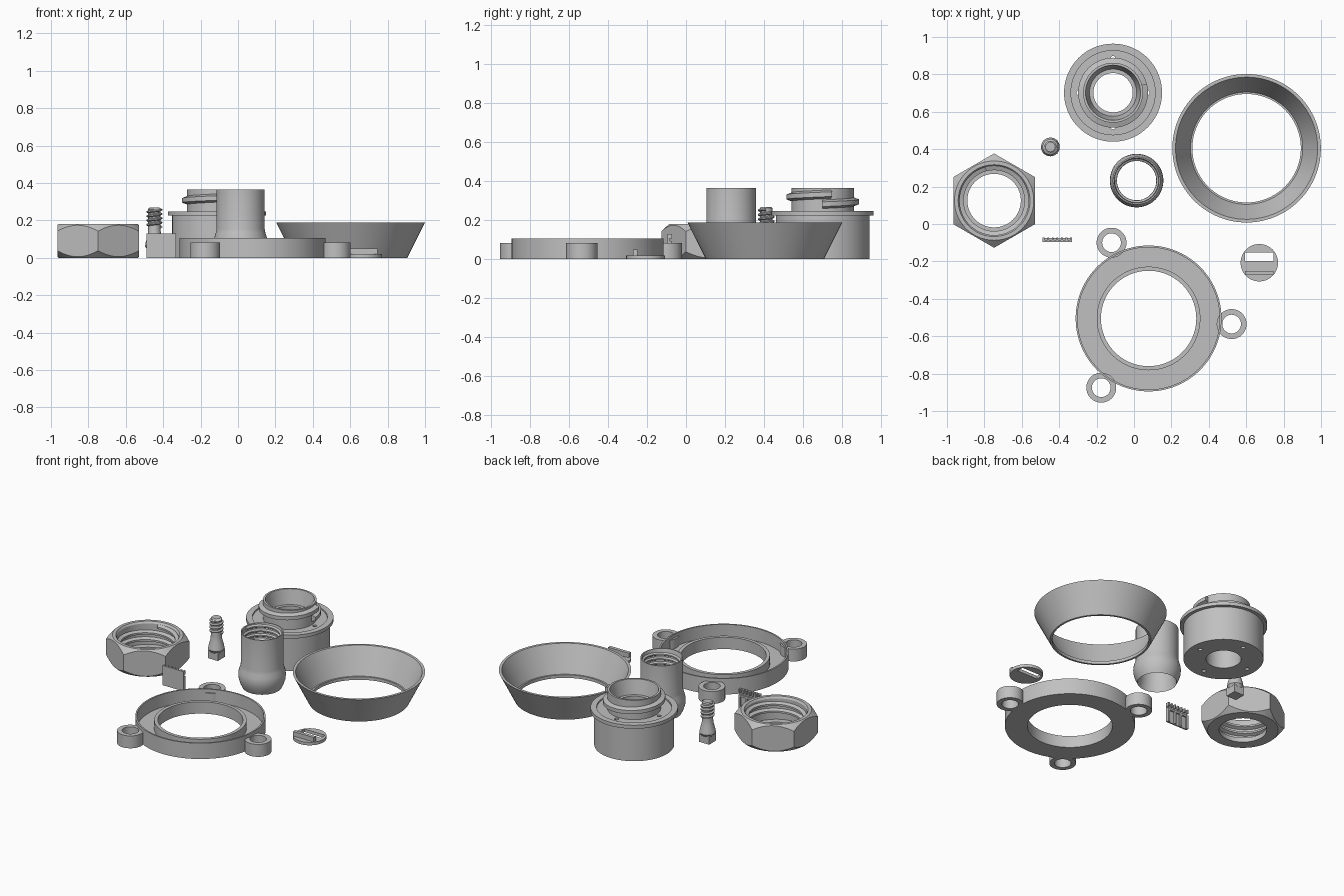
import bpy, bmesh, math
from mathutils import Matrix

cube = bpy.data.objects.get("Cube")
if cube:
    bpy.data.objects.remove(cube, do_unlink=True)

grey = bpy.data.materials.new("plain_grey")
grey.use_nodes = True
GREY = (0.53, 0.53, 0.53, 1)
grey.diffuse_color = GREY
grey.node_tree.nodes["Principled BSDF"].inputs["Base Color"].default_value = GREY


def finish(name, bm, loc=(0, 0)):
    bmesh.ops.recalc_face_normals(bm, faces=bm.faces)
    mesh = bpy.data.meshes.new(name)
    bm.to_mesh(mesh)
    bm.free()
    mesh.materials.append(grey)
    ob = bpy.data.objects.new(name, mesh)
    ob.location = (*loc, 0)
    bpy.context.collection.objects.link(ob)
    return ob


def lathe(name, profile, loc, steps=80):
    """Revolve a closed (radius, height) outline round the z axis."""
    bm = bmesh.new()
    rings = []
    for i in range(steps):
        a = math.tau * i / steps
        rings.append([bm.verts.new((r * math.cos(a), r * math.sin(a), z)) for r, z in profile])
    n = len(profile)
    for i in range(steps):
        p, q = rings[i], rings[(i + 1) % steps]
        for j in range(n):
            k = (j + 1) % n
            bm.faces.new((p[j], q[j], q[k], p[k]))
    return finish(name, bm, loc)


def tube(name, outer, inner, z0, z1, loc, steps=48):
    return lathe(name, [(inner, z0), (outer, z0), (outer, z1), (inner, z1)], loc, steps)


def prism(name, r, z0, z1, loc, sides, turn=0):
    bm = bmesh.new()
    bmesh.ops.create_cone(bm, cap_ends=True, segments=sides, radius1=r, radius2=r, depth=z1 - z0,
                          matrix=Matrix.Translation((0, 0, (z0 + z1) / 2)) @ Matrix.Rotation(turn, 4, "Z"))
    return finish(name, bm, loc)


def box(name, x0, x1, y0, y1, z0, z1):
    bm = bmesh.new()
    bmesh.ops.create_cube(bm, size=1)
    for v in bm.verts:
        v.co = ((x0, x1)[v.co.x > 0], (y0, y1)[v.co.y > 0], (z0, z1)[v.co.z > 0])
    return finish(name, bm)


def thread(name, root, crest, z0, pitch, turns, root_h, crest_h, loc):
    """Sweep a trapezoid ridge along a helix."""
    bm = bmesh.new()
    outline = [(root, -root_h), (crest, -crest_h), (crest, crest_h), (root, root_h)]
    last = None
    count = int(turns * 48)
    for i in range(count + 1):
        a = math.tau * i / 48
        z = z0 + pitch * i / 48
        ring = [bm.verts.new((r * math.cos(a), r * math.sin(a), z + h)) for r, h in outline]
        if last:
            for j in range(4):
                k = (j + 1) % 4
                bm.faces.new((last[j], ring[j], ring[k], last[k]))
        if i in (0, count):
            bm.faces.new(ring)
        last = ring
    return finish(name, bm, loc)


def boolean(ob, tool, operation):
    mod = ob.modifiers.new("cut", "BOOLEAN")
    mod.operation, mod.object, mod.solver = operation, tool, "EXACT"
    bpy.context.view_layer.objects.active = ob
    bpy.context.view_layer.update()
    bpy.ops.object.modifier_apply(modifier=mod.name)
    bpy.data.objects.remove(tool, do_unlink=True)


# Channelled mounting ring with three ears
ring_at = (0.078, -0.505)
mount = lathe("mounting_ring", [(0.255, 0), (0.39, 0), (0.39, 0.105), (0.38, 0.105), (0.38, 0.02),
                                (0.277, 0.02), (0.277, 0.078), (0.255, 0.078)], ring_at, 96)
for i, at in enumerate([(-0.12, -0.1), (0.522, -0.535), (-0.175, -0.875)]):
    tube(f"ring_ear_{i + 1}", 0.08, 0.05, 0, 0.082, at)

# Tapered ring
lathe("tapered_ring", [(0.29, 0), (0.303, 0), (0.397, 0.188), (0.38, 0.188), (0.3, 0.02), (0.29, 0.02)],
      (0.602, 0.405), 96)

# Flanged body with a threaded neck and four drilled holes
body_at = (-0.112, 0.702)
body = lathe("flanged_body", [(0.105, 0), (0.24, 0), (0.24, 0.225), (0.262, 0.225), (0.262, 0.248),
                              (0.225, 0.248), (0.225, 0.238), (0.16, 0.238), (0.16, 0.365),
                              (0.147, 0.365), (0.126, 0.27), (0.105, 0.27)], body_at)
for i in range(4):
    a = math.pi / 2 * i
    at = (body_at[0] + 0.183 * math.cos(a), body_at[1] + 0.183 * math.sin(a))
    boolean(body, prism("drill", 0.013, -0.1, 0.5, at, 16), "DIFFERENCE")
thread("neck_thread", 0.155, 0.187, 0.282, 0.05, 1.05, 0.024, 0.012, body_at)

# Sleeve with a rounded foot and an inner thread
sleeve_at = (0.014, 0.232)
lathe("sleeve", [(0.118, 0), (0.13, 0.025), (0.14, 0.055), (0.143, 0.085), (0.14, 0.11), (0.132, 0.135),
                 (0.128, 0.155), (0.128, 0.365), (0.121, 0.365), (0.117, 0.355), (0.117, 0.2),
                 (0.105, 0.18), (0.105, 0.06)], sleeve_at)
thread("sleeve_thread", 0.119, 0.106, 0.215, 0.03, 4.5, 0.012, 0.004, sleeve_at)

# Chamfered hexagonal nut
nut_at = (-0.748, 0.125)
nut = lathe("hex_nut", [(0.143, 0), (0.212, 0), (0.265, 0.05), (0.265, 0.13), (0.212, 0.18), (0.192, 0.18),
                        (0.184, 0.168), (0.184, 0.03), (0.143, 0.03)], nut_at, 96)
boolean(nut, prism("hex_cutter", 0.252, -0.1, 0.3, nut_at, 6), "INTERSECT")
thread("nut_thread", 0.187, 0.163, 0.05, 0.045, 2.3, 0.016, 0.006, nut_at)

# Small screw with a square foot
screw_at = (-0.447, 0.412)
prism("screw_foot", 0.052, 0, 0.055, screw_at, 4, math.pi / 4)
lathe("screw_shank", [(0.001, 0.04), (0.036, 0.04), (0.05, 0.062), (0.046, 0.085), (0.036, 0.12), (0.033, 0.15),
                      (0.033, 0.262), (0.026, 0.268), (0.001, 0.268)], screw_at, 32)
thread("screw_thread", 0.03, 0.042, 0.165, 0.023, 4, 0.01, 0.003, screw_at)

# Comb plate: flat front, ribs and teeth behind
box("comb_plate", -0.488, -0.332, -0.095, -0.086, 0, 0.13)
for i in range(7):
    x = -0.488 + i * 0.0243
    box(f"comb_tooth_{i + 1}", x, x + 0.01, -0.087, -0.073, 0.105, 0.13)
for i, x in enumerate((-0.488, -0.437, -0.395, -0.344)):
    box(f"comb_rib_{i + 1}", x, x + 0.012, -0.087, -0.075, 0, 0.09)
box("comb_rail", -0.488, -0.332, -0.087, -0.075, 0.08, 0.092)

# Slotted disc with a raised bar
disc = prism("slotted_disc", 0.1, 0, 0.02, (0.67, -0.207), 64)
boolean(disc, box("slot_cutter", 0.594, 0.745, -0.198, -0.152, -0.1, 0.1), "DIFFERENCE")
box("disc_bar", 0.594, 0.745, -0.272, -0.25, 0.01, 0.05)

# Smooth the round surfaces and keep edges sharp
bpy.ops.object.select_all(action="DESELECT")
for ob in bpy.context.collection.objects:
    if ob.type == "MESH" and grey.name in ob.data.materials:
        ob.select_set(True)
        bpy.context.view_layer.objects.active = ob
bpy.ops.object.shade_smooth_by_angle(angle=math.radians(25))
